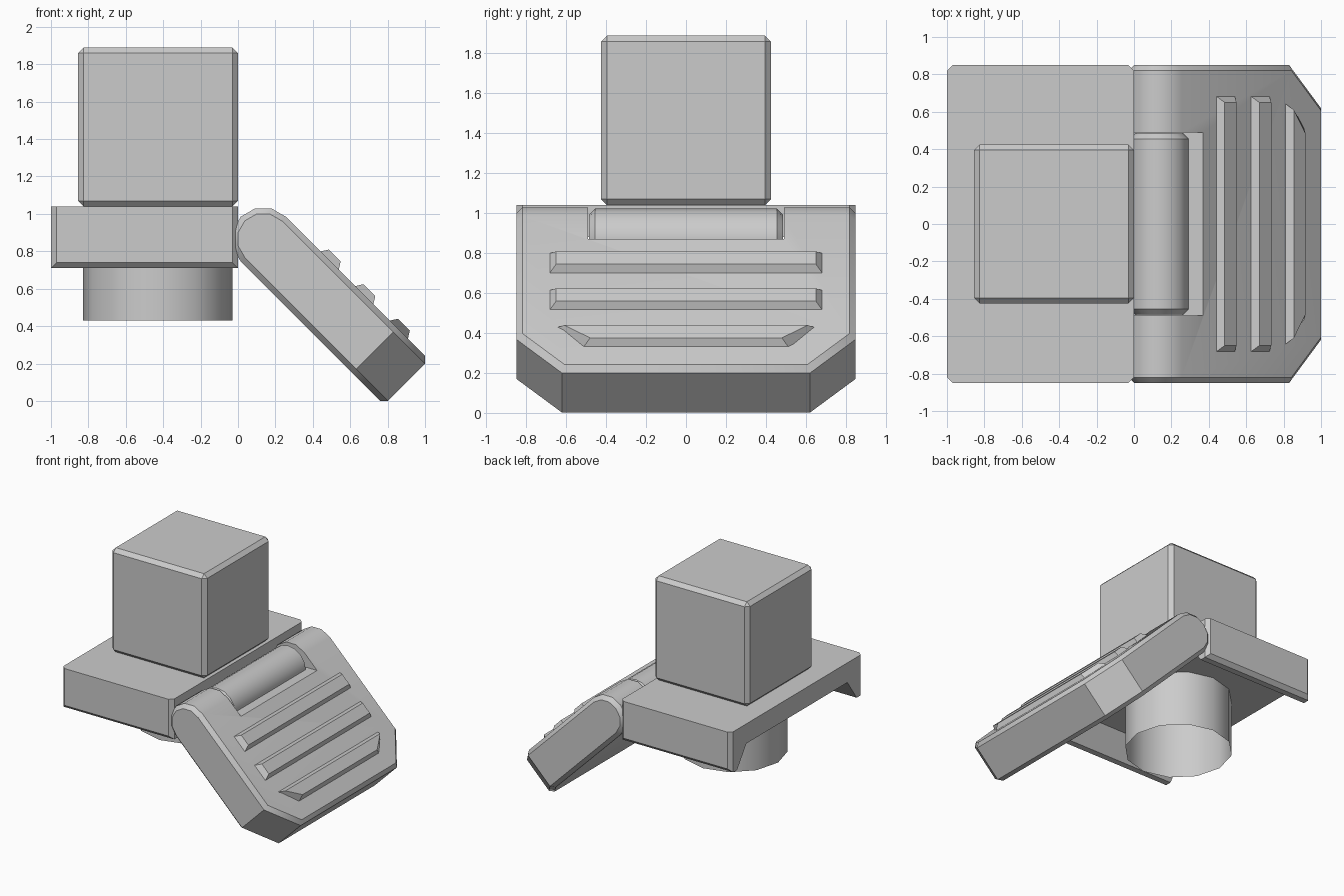
import bpy, bmesh, math
from mathutils import Vector, Matrix

if "Cube" in bpy.data.objects:
    bpy.data.objects.remove(bpy.data.objects["Cube"])


def make(name, bm):
    bmesh.ops.recalc_face_normals(bm, faces=bm.faces)
    me = bpy.data.meshes.new(name)
    bm.to_mesh(me)
    bm.free()
    ob = bpy.data.objects.new(name, me)
    bpy.context.collection.objects.link(ob)
    return ob


def loft(bm, a, b):
    """Closed solid between two matching loops of points."""
    va, vb = [bm.verts.new(p) for p in a], [bm.verts.new(p) for p in b]
    n = len(va)
    bm.faces.new(va)
    bm.faces.new(vb[::-1])
    for i in range(n):
        bm.faces.new((va[i], vb[i], vb[(i + 1) % n], va[(i + 1) % n]))


def box(name, lo, hi):
    bm = bmesh.new()
    corners = [(lo[0], lo[1]), (hi[0], lo[1]), (hi[0], hi[1]), (lo[0], hi[1])]
    loft(bm, [(x, y, lo[2]) for x, y in corners], [(x, y, hi[2]) for x, y in corners])
    return make(name, bm)


def bevel(ob, width, angle=50):
    m = ob.modifiers.new("bevel", 'BEVEL')
    m.width, m.segments = width, 1
    m.limit_method, m.angle_limit = 'ANGLE', math.radians(angle)


def smooth(ob, angle=35):
    bpy.ops.object.select_all(action='DESELECT')
    ob.select_set(True)
    bpy.context.view_layer.objects.active = ob
    bpy.ops.object.shade_smooth_by_angle(angle=math.radians(angle))


# Ankle block
bevel(box("ankle_block", (-0.855, -0.425, 1.04), (0, 0.425, 1.89)), 0.03)

# Heel plate: channel profile open underneath, run along x
half = [(0.85, 1.04), (0.85, 0.71), (0.77, 0.71), (0.65, 0.88)]
prof = half + [(-y, z) for y, z in reversed(half)]
bm = bmesh.new()
loft(bm, [(-1, y, z) for y, z in prof], [(0, y, z) for y, z in prof])
outer = [e for e in bm.edges
         if all(abs(abs(v.co.y) - 0.85) < 1e-4 for v in e.verts)
         and e.calc_length() < 1.2
         and not all(v.co.z > 1 for v in e.verts)]
bmesh.ops.bevel(bm, geom=outer, offset=0.03, segments=1, affect='EDGES')
make("heel_plate", bm)

# Open tube under the heel
bm = bmesh.new()
bmesh.ops.create_cone(bm, cap_ends=False, segments=12, radius1=0.4, radius2=0.4,
                      depth=0.46, matrix=Matrix.Translation((-0.43, 0, 0.66)))
smooth(make("heel_tube", bm))

# Toe frame: u runs down the slope, v is its upward normal
HINGE = Vector((0.135, 0, 0.865))
S = math.sqrt(0.5)


def toe(u, y, v):
    return HINGE + Vector(((u + v) * S, y, (v - u) * S))


# Toe flap: rounded hinge end, clipped front corners
R, END = 0.17, 1.082
prof = [(END, R)] + [(R * math.cos(t), R * math.sin(t)) for t in
                     [math.pi / 2 + math.pi * i / 6 for i in range(7)]] + [(END, -R)]
bm = bmesh.new()
loft(bm, [toe(u, -0.85, v) for u, v in prof], [toe(u, 0.85, v) for u, v in prof])
for s in (-1, 1):
    normal = toe(0.23, s * 0.24, 0) - HINGE
    cut = bmesh.ops.bisect_plane(bm, geom=bm.verts[:] + bm.edges[:] + bm.faces[:],
                                 plane_co=toe(END, s * 0.62, 0), plane_no=normal,
                                 clear_outer=True)
    bmesh.ops.holes_fill(bm, edges=[e for e in cut["geom_cut"]
                                    if isinstance(e, bmesh.types.BMEdge)])
flap = make("toe_flap", bm)
bevel(flap, 0.03)

# Notch for the hinge barrel
cutter = box("notch_cutter", (-0.3, -0.49, 0.87), (0.37, 0.49, 1.3))
cutter.hide_render = True
cutter.hide_set(True)
m = flap.modifiers.new("notch", 'BOOLEAN')
m.operation, m.object, m.solver = 'DIFFERENCE', cutter, 'EXACT'
smooth(flap)

# Hinge barrel
bm = bmesh.new()
bmesh.ops.create_cone(bm, cap_ends=True, segments=16, radius1=0.158, radius2=0.158, depth=0.97,
                      matrix=Matrix.Translation(HINGE) @ Matrix.Rotation(math.pi / 2, 4, 'X'))
barrel = make("hinge_barrel", bm)
bevel(barrel, 0.03)
smooth(barrel)

# Grip ribs: (centre u, half length at upper edge, half length at lower edge)
for i, (u, ya, yb) in enumerate([(0.332, 0.69, 0.69), (0.594, 0.69, 0.69), (0.855, 0.65, 0.52)]):
    def ring(w, inset, v):
        return [toe(u - w, -ya + inset, v), toe(u + w, -yb + inset, v),
                toe(u + w, yb - inset, v), toe(u - w, ya - inset, v)]
    bm = bmesh.new()
    loft(bm, ring(0.075, 0, R - 0.01), ring(0.045, 0.04, R + 0.038))
    make(f"grip_rib_{i + 1}", bm)
